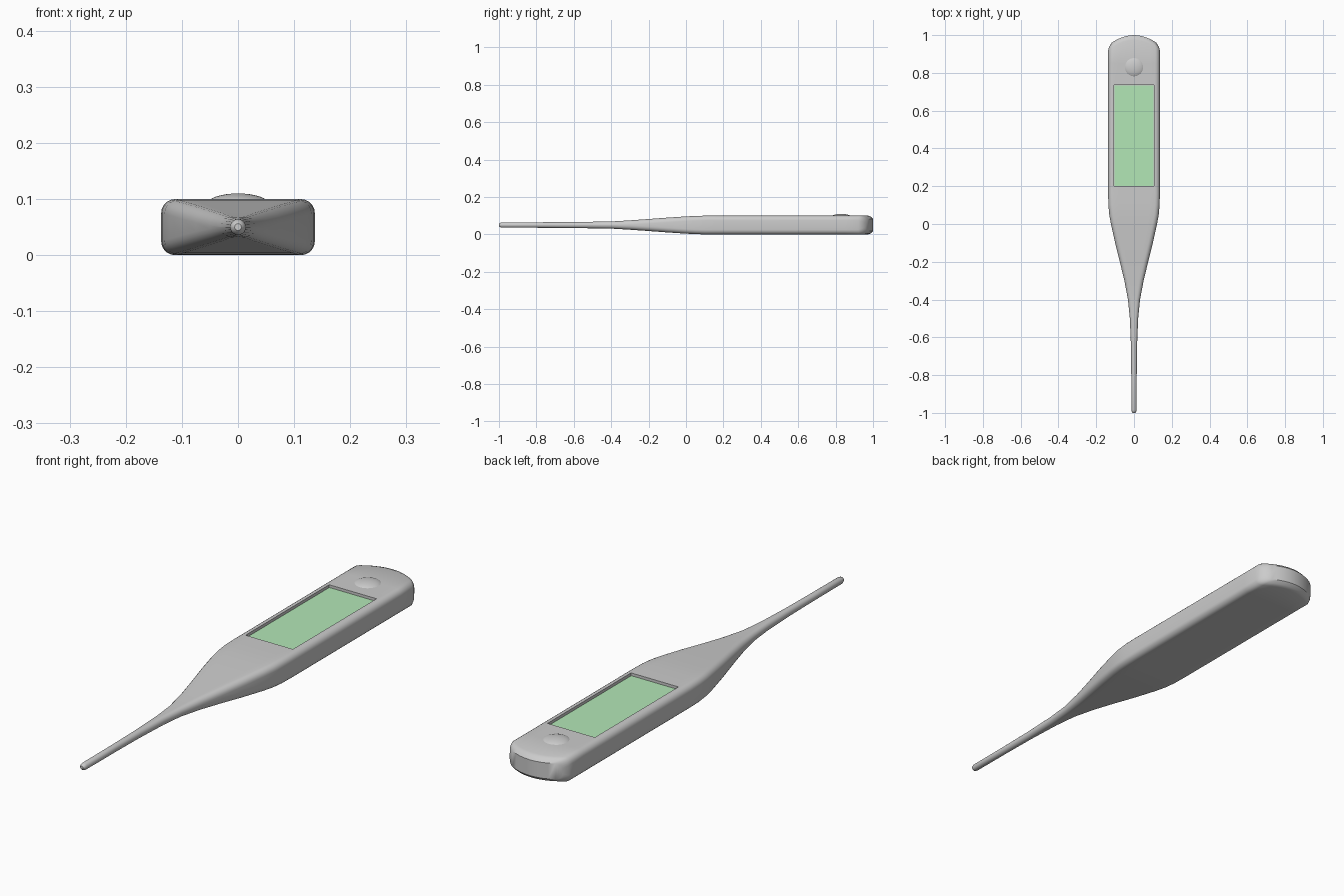
import bpy, bmesh, math

if "Cube" in bpy.data.objects:
    bpy.data.objects.remove(bpy.data.objects["Cube"])

ZC = 0.05  # height of the long centre line


def section(w, h, r):
    """Rounded-rectangle ring: top points left to right, bottom right to left."""
    r = min(r, 0.98 * w, 0.98 * h)
    right = [(w - r + r * math.sin(a), h - r + r * math.cos(a))
             for a in [math.radians(18 * k) for k in range(6)]]
    left = [(-x, z) for x, z in reversed(right)]
    flat = [((w - r) * (k / 4 - 1), h) for k in range(1, 8)]
    top = left + flat + right
    return top + [(x, -z) for x, z in reversed(top)]


def finish(obj, angle=35):
    bpy.ops.object.select_all(action='DESELECT')
    obj.select_set(True)
    bpy.context.view_layer.objects.active = obj
    bpy.ops.object.shade_smooth_by_angle(angle=math.radians(angle))


def box(name, y0, y1, w, z0, z1):
    bpy.ops.mesh.primitive_cube_add(size=1, location=(0, (y0 + y1) / 2, (z0 + z1) / 2))
    obj = bpy.context.object
    obj.name = name
    obj.scale = (2 * w, y1 - y0, z1 - z0)
    bpy.ops.object.transform_apply(location=False, rotation=False, scale=True)
    return obj


# Body stations: y, half width, half height, corner radius, end bow
stations = [
    (-1.0, .006, .006, .02, 0), (-.995, .011, .011, .02, 0), (-.985, .014, .014, .02, 0),
    (-.8, .0145, .0145, .02, 0), (-.65, .016, .016, .02, 0), (-.5, .022, .0175, .02, 0),
    (-.4, .032, .019, .02, 0), (-.3, .051, .025, .022, 0), (-.2, .075, .032, .024, 0),
    (-.1, .1, .0395, .025, 0), (0, .122, .046, .025, 0), (.05, .131, .0485, .025, 0),
    (.1, .1355, .05, .025, 0), (.16, .137, .05, .025, 0), (.85, .137, .05, .025, 0),
    (.974, .137, .05, .025, .035), (.989, .131, .044, .025, .035), (1.0, .118, .032, .022, .035),
]
bm = bmesh.new()
rings = []
for y, w, h, r, bow in stations:
    rings.append([bm.verts.new((x, y - bow * (x / .11) ** 2, ZC + z))
                  for x, z in section(w, h, r)])
n = len(rings[0])
for a, b in zip(rings, rings[1:]):
    for i in range(n):
        j = (i + 1) % n
        bm.faces.new((a[i], a[j], b[j], b[i]))
for ring in (rings[0], rings[-1]):
    for i in range(n // 2 - 1):
        bm.faces.new((ring[i], ring[i + 1], ring[n - 2 - i], ring[n - 1 - i]))
bmesh.ops.recalc_face_normals(bm, faces=bm.faces)
mesh = bpy.data.meshes.new("thermometer_body")
bm.to_mesh(mesh)
bm.free()
body = bpy.data.objects.new("thermometer_body", mesh)
bpy.context.collection.objects.link(body)

# Display recess
cutter = box("recess_cutter", .2, .735, .106, .087, .15)
cutter.hide_render = True
mod = body.modifiers.new("recess", 'BOOLEAN')
mod.operation = 'DIFFERENCE'
mod.solver = 'EXACT'
mod.object = cutter
bpy.context.view_layer.objects.active = body
bpy.ops.object.modifier_apply(modifier=mod.name)
bpy.data.objects.remove(cutter)
finish(body)

# Display
screen = box("display_screen", .202, .733, .104, .084, .09)
green = bpy.data.materials.new("display_green")
green.diffuse_color = (.45, .8, .47, 1)
green.use_nodes = True
green.node_tree.nodes["Principled BSDF"].inputs["Base Color"].default_value = green.diffuse_color
screen.data.materials.append(green)

# Power button dome
bpy.ops.mesh.primitive_uv_sphere_add(segments=32, ring_count=16, radius=1, location=(0, .83, .09))
button = bpy.context.object
button.name = "power_button"
button.scale = (.056, .056, .02)
bpy.ops.object.transform_apply(location=False, rotation=False, scale=True)
finish(button)
